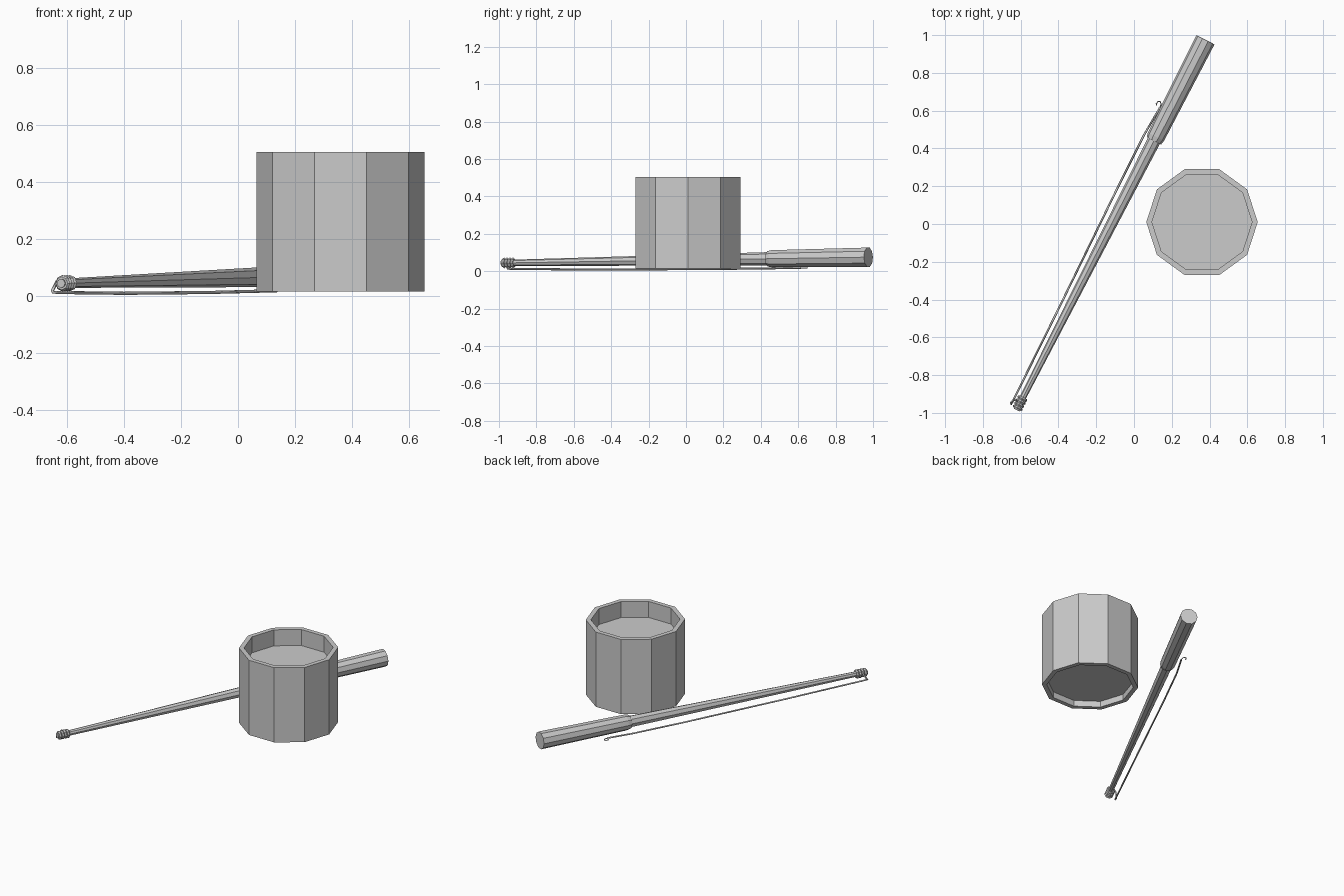
import bpy, bmesh, math
from mathutils import Vector

if "Cube" in bpy.data.objects:
    bpy.data.objects.remove(bpy.data.objects["Cube"])

BUTT = Vector((0.378, 0.975, 0.075))
TIP = Vector((-0.622, -0.985, 0.044))
AXIS = (TIP - BUTT).normalized()
LENGTH = (TIP - BUTT).length


def lathe(name, profile, sides, closed=False, caps=True):
    """Spin (radius, height) points around local z."""
    bm = bmesh.new()
    rings = [[bm.verts.new((r * math.cos(2 * math.pi * i / sides),
                            r * math.sin(2 * math.pi * i / sides), h))
              for i in range(sides)] for r, h in profile]
    pairs = list(zip(rings, rings[1:]))
    if closed:
        pairs.append((rings[-1], rings[0]))
    for a, b in pairs:
        for i in range(sides):
            j = (i + 1) % sides
            bm.faces.new((a[i], a[j], b[j], b[i]))
    if caps and not closed:
        bm.faces.new(rings[0][::-1])
        bm.faces.new(rings[-1])
    bmesh.ops.recalc_face_normals(bm, faces=bm.faces)
    mesh = bpy.data.meshes.new(name)
    bm.to_mesh(mesh)
    bm.free()
    ob = bpy.data.objects.new(name, mesh)
    bpy.context.collection.objects.link(ob)
    return ob


def on_rod(ob, distance=0.0):
    ob.location = BUTT + AXIS * distance
    ob.rotation_mode = 'QUATERNION'
    ob.rotation_quaternion = AXIS.to_track_quat('Z', 'Y')


def wire(name, points, radius):
    curve = bpy.data.curves.new(name, 'CURVE')
    curve.dimensions = '3D'
    curve.bevel_depth = radius
    curve.bevel_resolution = 0
    curve.use_fill_caps = True
    spline = curve.splines.new('POLY')
    spline.points.add(len(points) - 1)
    for p, co in zip(spline.points, points):
        p.co = (*co, 1)
    ob = bpy.data.objects.new(name, curve)
    bpy.context.collection.objects.link(ob)
    return ob


# Ten-sided bucket, recessed at the top and underneath
bucket = lathe("bucket", [(0.265, 0.055), (0.265, 0.015), (0.295, 0.015),
                          (0.295, 0.505), (0.265, 0.505), (0.265, 0.40)], 10)
bucket.location = (0.36, 0.01, 0)

# Handle and tapering shaft
on_rod(lathe("rod_handle", [(0.054, 0), (0.048, 0.575), (0.043, 0.60)], 10))
on_rod(lathe("rod_shaft", [(0.036, 0.57), (0.016, LENGTH)], 8))

# Line wound around the tip
for k in range(4):
    d = LENGTH - 0.068 + 0.018 * k
    on_rod(lathe(f"line_coil_{k + 1}", [(0.015, -0.008), (0.023, -0.008), (0.029, 0),
                                        (0.023, 0.008), (0.015, 0.008)], 8, closed=True), d)

# Loose line lying on the ground
wire("line", [(-0.622, -0.935, 0.062), (-0.636, -0.93, 0.05), (-0.652, -0.945, 0.018),
              (-0.65, -0.955, 0.013), (-0.635, -0.925, 0.012), (-0.40, -0.45, 0.009),
              (-0.10, 0.165, 0.012), (0.055, 0.475, 0.016), (0.137, 0.615, 0.018)], 0.0055)

# Hook at the end of the line
wire("hook", [(0.137, 0.615, 0.018), (0.144, 0.636, 0.018), (0.138, 0.649, 0.018),
              (0.127, 0.649, 0.018), (0.118, 0.636, 0.018), (0.119, 0.628, 0.018)], 0.003)
